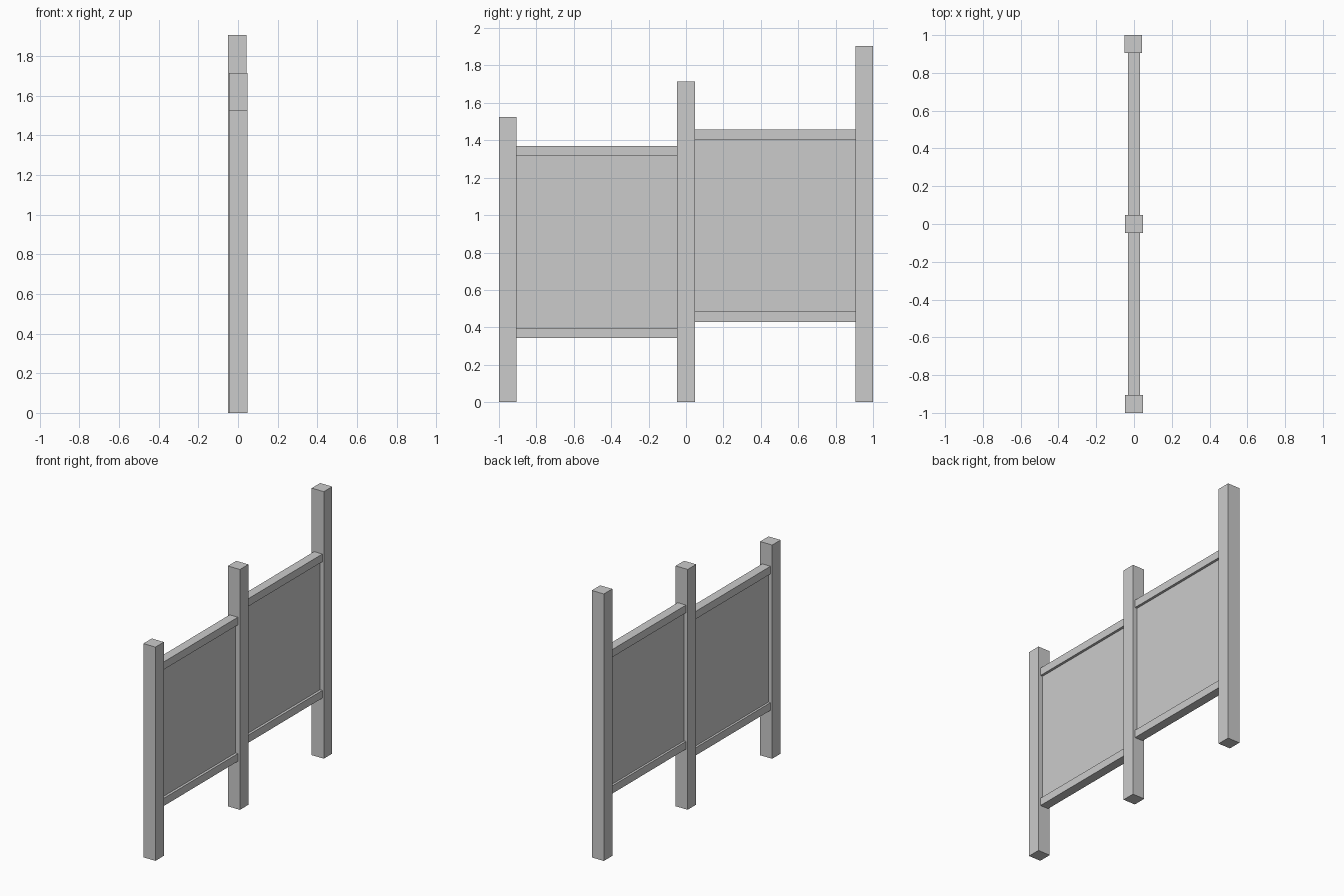
import bpy

if "Cube" in bpy.data.objects:
    bpy.data.objects.remove(bpy.data.objects["Cube"])


def box(name, x, y, z):
    """Box from (min, max) ranges on each axis."""
    bpy.ops.mesh.primitive_cube_add(size=1, location=[(a + b) / 2 for a, b in (x, y, z)])
    ob = bpy.context.object
    ob.name = name
    ob.scale = [b - a for a, b in (x, y, z)]
    bpy.ops.object.transform_apply(location=False, rotation=False, scale=True)
    return ob


# Posts, stepping up towards the back
HALF = 0.0475
for name, x, y, height in (("front_post", 0.001, -1 + HALF, 1.525),
                           ("middle_post", 0.001, 0, 1.715),
                           ("back_post", -0.004, 1 - HALF, 1.905)):
    box(name, (x - HALF, x + HALF), (y - HALF, y + HALF), (0, height))

# Two bays, each a thin panel held between two rails
RAIL_X, PANEL_X = (-0.033, 0.032), (-0.017, 0.014)
RAIL_H, BAY_H = 0.055, 1.028
for bay, y, z in (("front", (-1 + 2 * HALF, -HALF), 0.342),
                  ("back", (HALF, 1 - 2 * HALF), 0.429)):
    top = z + BAY_H
    box(bay + "_lower_rail", RAIL_X, y, (z, z + RAIL_H))
    box(bay + "_upper_rail", RAIL_X, y, (top - RAIL_H, top))
    box(bay + "_panel", PANEL_X, y, (z + RAIL_H, top - RAIL_H))
